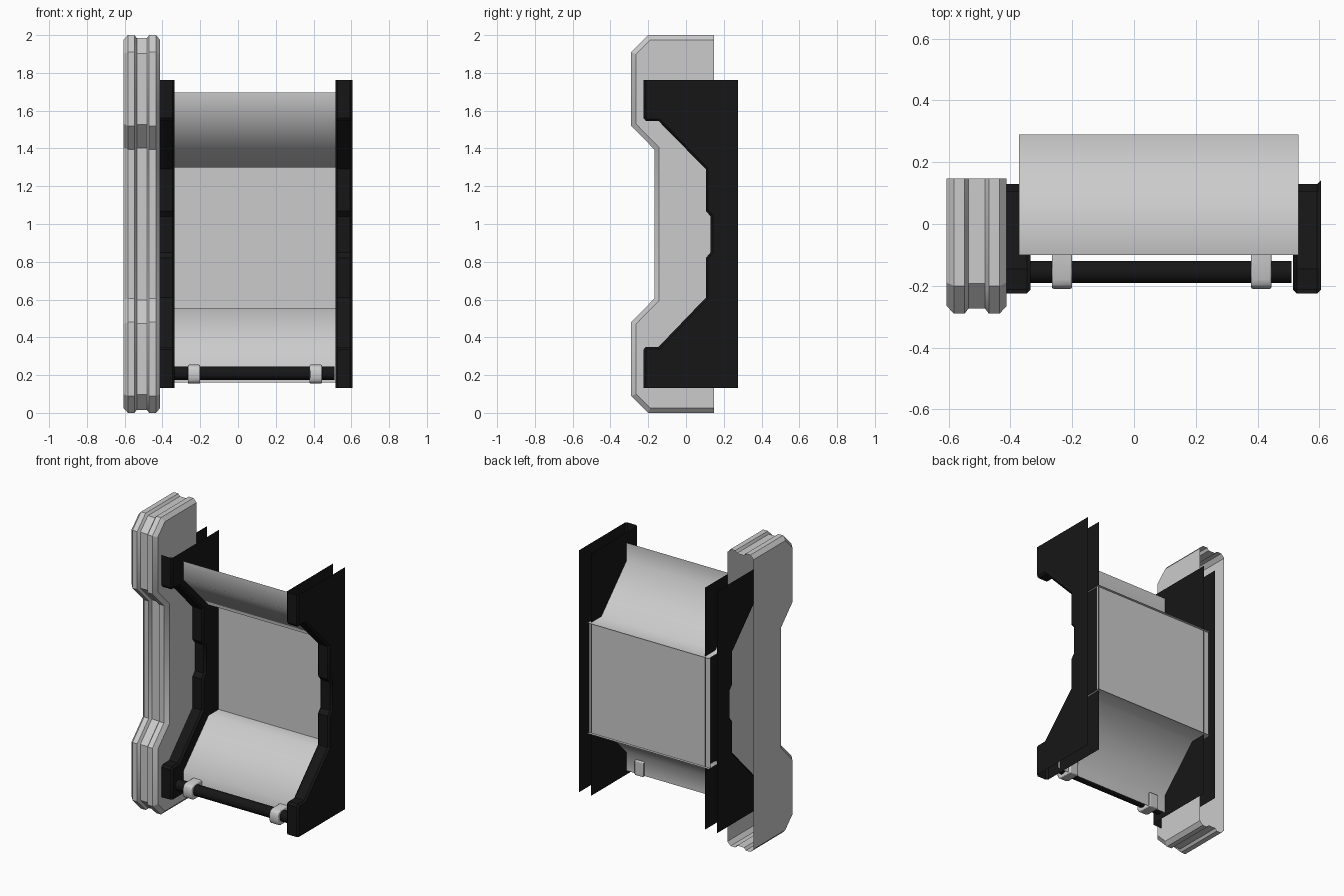
import bpy, bmesh, math
from mathutils import Vector

if "Cube" in bpy.data.objects:
    bpy.data.objects.remove(bpy.data.objects["Cube"])

black = bpy.data.materials.new("black")
black.diffuse_color = (0.008, 0.008, 0.008, 1)
black.use_nodes = True
black.node_tree.nodes["Principled BSDF"].inputs["Base Color"].default_value = black.diffuse_color


def make_object(name, bm, mat=None, angle=None, recalc=True):
    if recalc:
        bmesh.ops.recalc_face_normals(bm, faces=bm.faces)
    mesh = bpy.data.meshes.new(name)
    bm.to_mesh(mesh)
    bm.free()
    ob = bpy.data.objects.new(name, mesh)
    bpy.context.collection.objects.link(ob)
    if mat:
        mesh.materials.append(mat)
    if angle:
        bpy.ops.object.select_all(action='DESELECT')
        bpy.context.view_layer.objects.active = ob
        ob.select_set(True)
        bpy.ops.object.shade_smooth_by_angle(angle=math.radians(angle))
    return ob


def offset(path, d):
    """Move an open (y, z) path inwards by d with mitred corners."""
    pts = [Vector(p) for p in path]
    normals = []
    for a, b in zip(pts, pts[1:]):
        t = (b - a).normalized()
        normals.append(Vector((-t.y, t.x)))
    out = []
    for i, p in enumerate(pts):
        n1 = normals[max(i - 1, 0)]
        n2 = normals[min(i, len(normals) - 1)]
        out.append(p + (n1 + n2) * d / (1 + n1.dot(n2)))
    return out


def shell(name, path, section, back, mat=None):
    """Sweep an (x, inset) section along the path, add side sheets, leave the back open."""
    bm = bmesh.new()
    rows = [[bm.verts.new((x, p.x, p.y)) for p in offset(path, d)] for x, d in section]
    for r, s in zip(rows, rows[1:]):
        for i in range(len(path) - 1):
            bm.faces.new((r[i], r[i + 1], s[i + 1], s[i]))
    for row, (x, d) in ((rows[0], section[0]), (rows[-1], section[-1])):
        bm.faces.new(row + [bm.verts.new((x, y, z)) for y, z in back])
    return make_object(name, bm, mat, 30)


def extrude_profile(name, pts, x0, x1, closed=False, angle=None):
    bm = bmesh.new()
    a = [bm.verts.new((x0, y, z)) for y, z in pts]
    b = [bm.verts.new((x1, y, z)) for y, z in pts]
    n = len(pts)
    for i in range(n if closed else n - 1):
        j = (i + 1) % n
        bm.faces.new((a[i], a[j], b[j], b[i]))
    if closed:
        bm.faces.new(a)
        bm.faces.new(b)
    return make_object(name, bm, None, angle)


# Tall grooved pillar, hollow and open at the back
pillar_path = [(0.147, 2), (-0.20, 2), (-0.29, 1.91), (-0.29, 1.52), (-0.168, 1.395),
               (-0.168, 0.605), (-0.29, 0.48), (-0.29, 0.09), (-0.20, 0), (0.147, 0)]
pillar_section = [(-0.607, 0.025), (-0.583, 0), (-0.548, 0), (-0.536, 0.016),
                  (-0.482, 0.016), (-0.470, 0), (-0.435, 0), (-0.412, 0.025)]
shell("pillar", pillar_path, pillar_section, [])

# Black side frames: front strip with two thin side sheets
frame_path = [(-0.225, 1.763), (-0.225, 1.56), (-0.212, 1.545), (-0.145, 1.545),
              (0.105, 1.29), (0.105, 1.07), (0.13, 1.04), (0.13, 0.85), (0.105, 0.82),
              (0.105, 0.61), (-0.145, 0.35), (-0.212, 0.35), (-0.225, 0.335), (-0.225, 0.133)]
for name, x0, x1 in (("left_frame", -0.425, -0.335), ("right_frame", 0.515, 0.605)):
    section = [(x0, 0.012), (x0 + 0.012, 0), (x1 - 0.012, 0), (x1, 0.012)]
    shell(name, frame_path, section, [(0.275, 0.133), (0.275, 1.763)], black)

# Bent upper and lower sheets with a rear flange, and the flat back panel
PX0, PX1 = -0.373, 0.532
extrude_profile("upper_sheet", [(-0.1, 1.695), (-0.1, 1.57), (0.165, 1.30), (0.29, 1.30)],
                PX0, PX1, angle=50)
extrude_profile("lower_sheet", [(-0.1, 0.16), (-0.1, 0.285), (0.165, 0.555), (0.29, 0.555)],
                PX0, PX1, angle=50)
extrude_profile("back_panel", [(0.272, 1.30), (0.272, 0.555)], PX0, PX1)

# Black rail
bm = bmesh.new()
bmesh.ops.create_cone(bm, cap_ends=True, segments=24, radius1=0.036, radius2=0.036, depth=0.85)
rail = make_object("rail", bm, black, 30)
rail.rotation_euler = (0, math.pi / 2, 0)
rail.location = (0.085, -0.155, 0.21)

# Brackets that hold the rail to the lower sheet
bracket = [(-0.085, 0.255), (-0.18, 0.255), (-0.201, 0.246), (-0.21, 0.225),
           (-0.21, 0.185), (-0.201, 0.164), (-0.18, 0.155), (-0.085, 0.155)]
for name, x in (("left_bracket", -0.233), ("right_bracket", 0.412)):
    ob = extrude_profile(name, bracket, x - 0.033, x + 0.033, True, 50)
    bev = ob.modifiers.new("bevel", 'BEVEL')
    bev.width = 0.006
    bev.segments = 2
